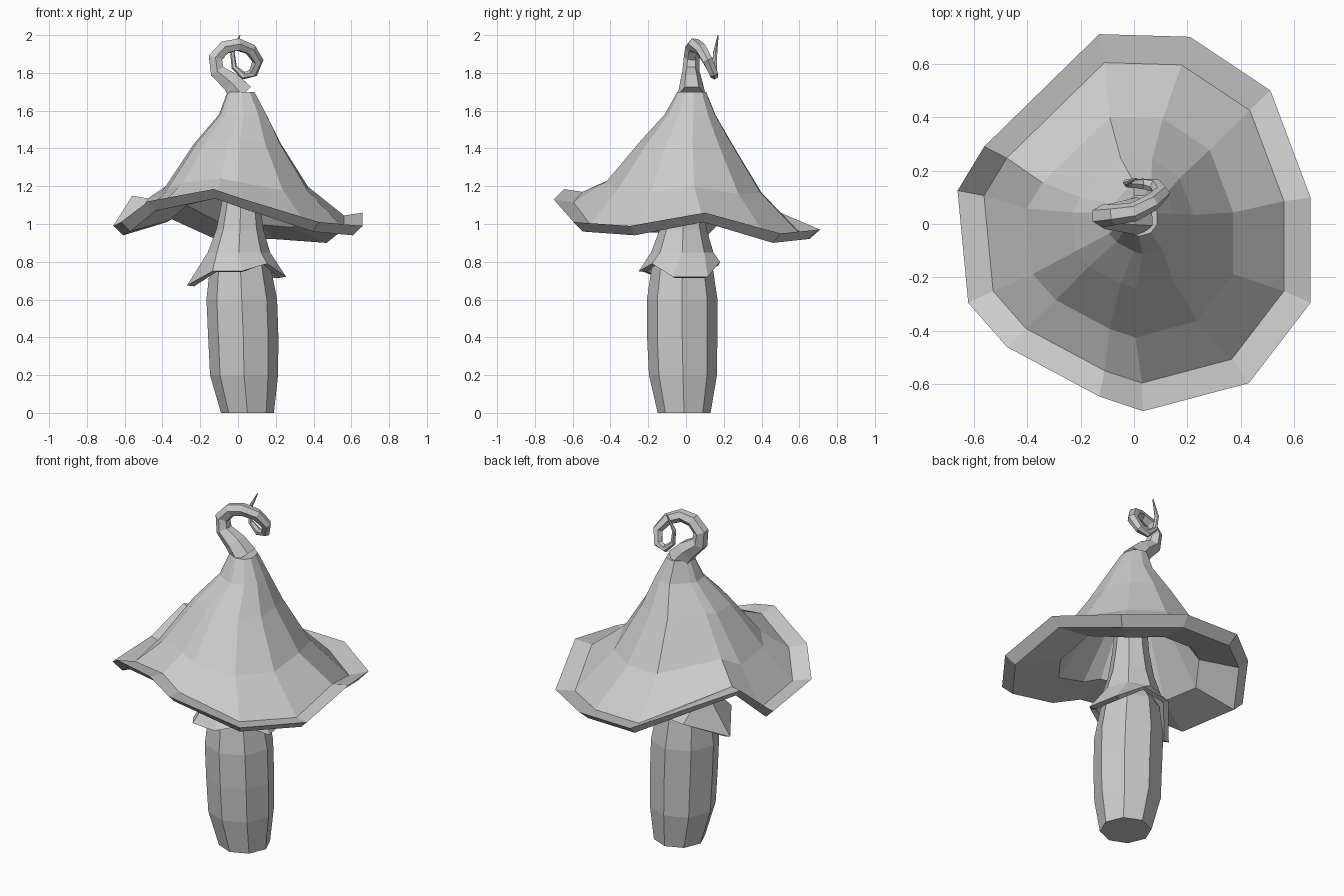
import bpy, bmesh
from math import cos, sin, pi
from mathutils import Vector

if "Cube" in bpy.data.objects:
    bpy.data.objects.remove(bpy.data.objects["Cube"], do_unlink=True)

grey = bpy.data.materials.new("pale_grey")
grey.use_nodes = True
grey.diffuse_color = (0.6, 0.6, 0.6, 1)
grey.node_tree.nodes["Principled BSDF"].inputs["Base Color"].default_value = (0.6, 0.6, 0.6, 1)


def loft(name, rings):
    """Skin equal-sized rings of points, in order, with flat quads and closed ends."""
    bm = bmesh.new()
    loops = [[bm.verts.new(p) for p in ring] for ring in rings]
    n = len(loops[0])
    for a, b in zip(loops, loops[1:]):
        for i in range(n):
            j = (i + 1) % n
            bm.faces.new((a[i], a[j], b[j], b[i]))
    bm.faces.new(loops[0][::-1])
    bm.faces.new(loops[-1])
    bmesh.ops.recalc_face_normals(bm, faces=bm.faces)
    mesh = bpy.data.meshes.new(name)
    bm.to_mesh(mesh)
    bm.free()
    mesh.materials.append(grey)
    obj = bpy.data.objects.new(name, mesh)
    bpy.context.collection.objects.link(obj)


def circle(x, y, z, r, n=8):
    return [(x + r * cos(2 * pi * i / n), y + r * sin(2 * pi * i / n), z) for i in range(n)]


# Wavy cap: one irregular brim outline, scaled into every ring
brim = [(.66, .10, 1.06), (.51, .50, .95), (.21, .70, .97), (-.13, .71, .97),
        (-.56, .29, 1.15), (-.66, .125, .99), (-.62, -.295, 1.01), (-.475, -.46, 1.12),
        (-.13, -.645, 1.185), (.035, -.70, 1.13), (.43, -.595, 1.01), (.66, -.295, .99)]
MEAN = 1.04


def brim_ring(scale, z, wave, dx=0, dy=0):
    return [(x * scale + dx, y * scale + dy, z + (h - MEAN) * wave) for x, y, h in brim]


loft("cap", [
    # hollow underside, from the inner top down to the lower lip
    brim_ring(.12, 1.50, 0, .02, .02), brim_ring(.31, 1.33, .1),
    brim_ring(.57, 1.045, .7), brim_ring(.92, MEAN - .05, 1),
    # outer lip, flat brim and cone up to the neck
    brim_ring(1, MEAN, 1), brim_ring(.85, MEAN - .015, 1),
    brim_ring(.585, 1.19, .35, -.015, -.015), brim_ring(.345, 1.43, .1, -.005),
    brim_ring(.19, 1.58, 0, .025, .02), brim_ring(.108, 1.70, 0, .015, .03),
])

# Curled tip: six-sided tapering tube along a spiral path (x, y, z, radius)
curl = [(.02, .03, 1.685, .073), (-.035, .028, 1.75, .06), (-.11, .026, 1.81, .045),
        (-.12, .03, 1.88, .042), (-.07, .035, 1.935, .039), (0, .045, 1.95, .036),
        (.065, .08, 1.925, .033), (.105, .115, 1.865, .03), (.08, .145, 1.80, .026),
        (.03, .15, 1.785, .021), (-.02, .15, 1.83, .015), (-.03, .155, 1.91, .012),
        (.01, .17, 2.0, .003)]
points = [Vector(c[:3]) for c in curl]
rings, side = [], Vector((0, 1, 0))
for i, p in enumerate(points):
    along = (points[min(i + 1, len(points) - 1)] - points[max(i - 1, 0)]).normalized()
    side = (side - along * side.dot(along)).normalized()
    up = along.cross(side)
    rings.append([p + (side * cos(k * pi / 3) + up * sin(k * pi / 3)) * curl[i][3]
                  for k in range(6)])
loft("curled_tip", rings)

# Stalk: bulging octagonal column
loft("stalk", [circle(.05, -.01, 0, .14), circle(.032, -.016, .2, .18),
               circle(.028, -.02, .4, .186), circle(.02, -.02, .6, .187),
               circle(.012, -.02, .78, .16), circle(.015, -.02, .9, .09)])

# Collar: neck flaring into a wavy skirt with a thin turned-under hem
hem = [(.255, -.07, .72), (.22, .115, .72), (.08, .18, .80), (-.10, .17, .78),
       (-.27, -.03, .675), (-.135, -.235, .75), (.02, -.25, .75), (.155, -.18, .79)]
under = [(x * .86, y * .86, z - .005) for x, y, z in hem]
loft("collar", [circle(.02, 0, 1.42, .075), circle(.015, -.01, 1.12, .10),
                circle(.01, -.015, .97, .125), circle(.005, -.02, .85, .165),
                hem, under, circle(.01, -.02, .86, .12)])
